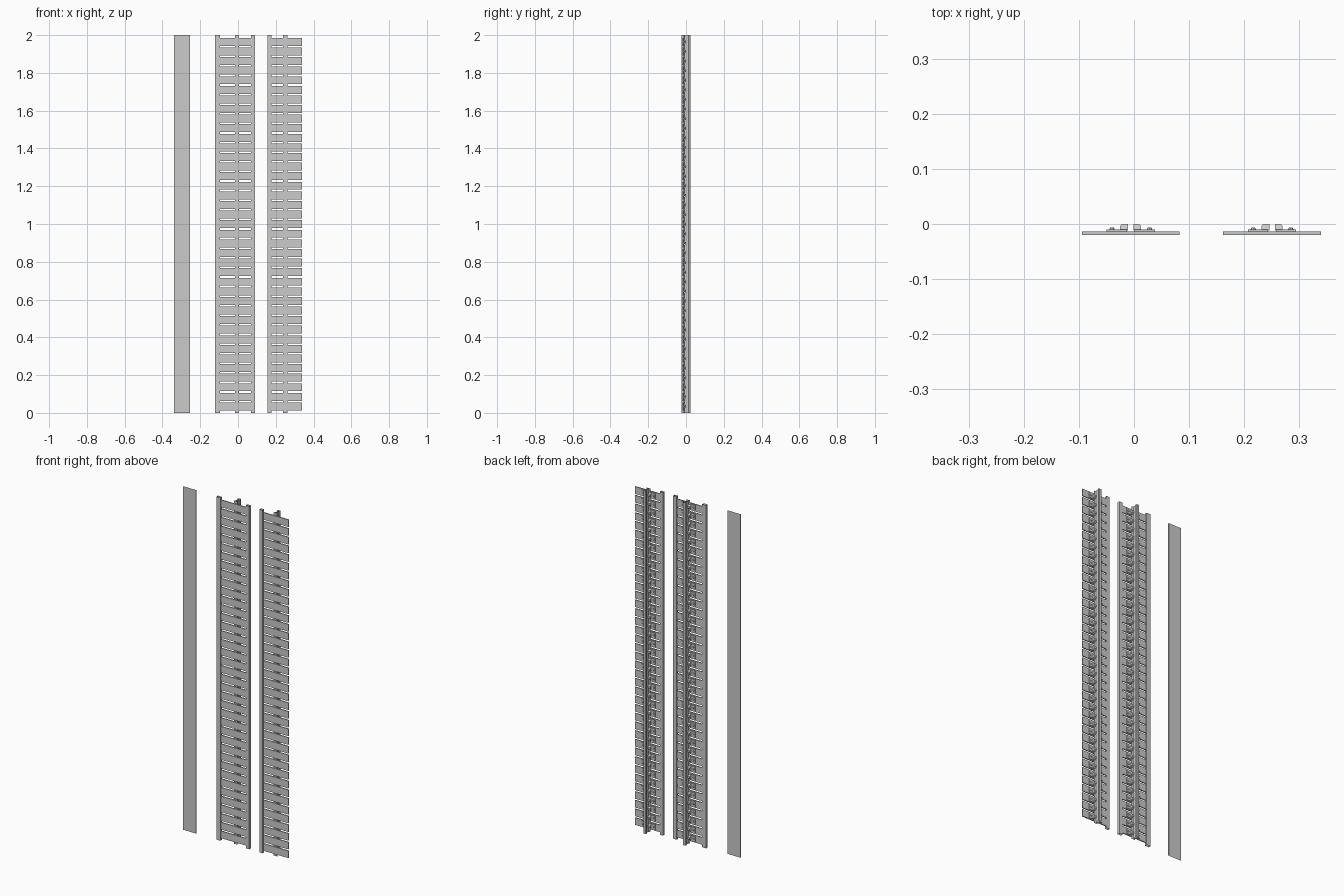
import bpy, bmesh, math
from mathutils import Matrix, Vector

if "Cube" in bpy.data.objects:
    bpy.data.objects.remove(bpy.data.objects["Cube"])

COUNT, STEP, Z0 = 39, 0.0508, 0.034   # sleepers per track, spacing, first centre


def finish(name, bm, x=0.0, repeat=False):
    bmesh.ops.recalc_face_normals(bm, faces=bm.faces)
    me = bpy.data.meshes.new(name)
    bm.to_mesh(me)
    bm.free()
    ob = bpy.data.objects.new(name, me)
    ob.location = (x, 0, Z0 if repeat else 0)
    bpy.context.collection.objects.link(ob)
    if repeat:
        arr = ob.modifiers.new("row", 'ARRAY')
        arr.count = COUNT
        arr.use_relative_offset = False
        arr.use_constant_offset = True
        arr.constant_offset_displace = (0, 0, STEP)
    return ob


def extrude(bm, pts, z0, z1, caps=True, taper=1.0):
    """Extrude an xy profile along z; taper narrows it in z towards y = 0."""
    ymin = min(p[1] for p in pts)
    ymax = max(p[1] for p in pts)
    mid = (z0 + z1) / 2

    def ring(z):
        out = []
        for x, y in pts:
            k = 1 + (taper - 1) * (y - ymin) / (ymax - ymin)
            out.append(bm.verts.new((x, y, mid + (z - mid) * k)))
        return out
    a, b = ring(z0), ring(z1)
    n = len(pts)
    for i in range(n):
        j = (i + 1) % n
        bm.faces.new((a[i], a[j], b[j], b[i]))
    if caps:
        bm.faces.new(a[::-1])
        bm.faces.new(b)


def rect(x0, x1, y0, y1):
    return [(x0, y0), (x1, y0), (x1, y1), (x0, y1)]


def open_tube(name, pts, x=0.0):
    bm = bmesh.new()
    extrude(bm, pts, 0, 2, caps=False)
    return finish(name, bm, x)


# half of the rail section: foot, web, head
half = [(0.011, -0.014), (0.011, -0.011), (0.004, -0.007), (0.004, 0.013),
        (0.009, 0.016), (0.009, 0.023), (0.007, 0.025)]
rail = half + [(-x, y) for x, y in reversed(half)]

for tag, cx in (("left", -0.006), ("right", 0.2505)):
    open_tube(tag + "_rail", rail, cx)

    # sleepers
    bm = bmesh.new()
    extrude(bm, rect(-0.0885, 0.0885, -0.020, -0.014), -0.021, 0.021)
    finish(tag + "_sleepers", bm, cx, True)

    # base plates, hooked clamps and bolts on both sides of the rail
    plates, clamps, bolts = bmesh.new(), bmesh.new(), bmesh.new()
    for s in (-1, 1):
        extrude(plates, rect(s * 0.007, s * 0.044, -0.0145, -0.010), -0.016, 0.016)
        hook = [(0.005, -0.012), (0.019, -0.012), (0.019, -0.004),
                (0.017, -0.001), (0.014, 0.0), (0.005, 0.0)]
        extrude(clamps, [(s * x, y) for x, y in hook], -0.014, 0.014, taper=0.4)
        bmesh.ops.create_cone(
            bolts, cap_ends=True, segments=8, radius1=0.005, radius2=0.003, depth=0.004,
            matrix=Matrix.Translation((s * 0.034, -0.008, 0)) @ Matrix.Rotation(-math.pi / 2, 4, 'X'))
    finish(tag + "_base_plates", plates, cx, True)
    finish(tag + "_clamps", clamps, cx, True)
    finish(tag + "_bolts", bolts, cx, True)

# edge strips wrapping the sleeper ends
for name, x0, x1 in (("outer_edge_strip", -0.122, -0.096),
                     ("inner_edge_strip_left", 0.068, 0.090),
                     ("inner_edge_strip_right", 0.156, 0.177)):
    open_tube(name, rect(x0, x1, -0.025, -0.011))

# flat side panel
open_tube("side_panel", rect(-0.338, -0.254, -0.025, -0.020))
